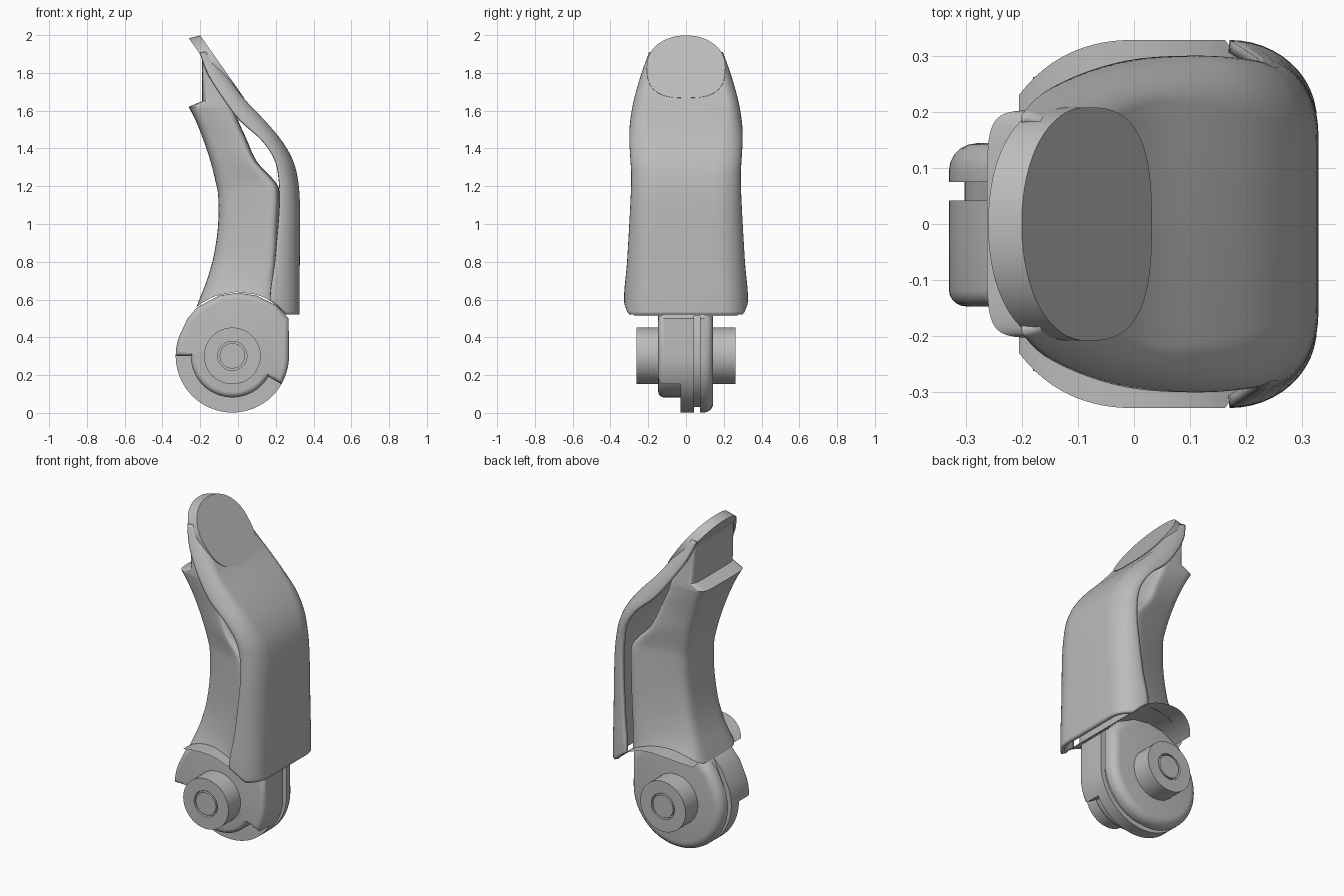
import bpy, bmesh, math
from mathutils import Vector

cube = bpy.data.objects.get("Cube")
if cube:
    bpy.data.objects.remove(cube, do_unlink=True)

grey = bpy.data.materials.new("plain_grey")
grey.use_nodes = True
grey.diffuse_color = (0.5, 0.5, 0.5, 1)
grey.node_tree.nodes["Principled BSDF"].inputs["Base Color"].default_value = (0.5, 0.5, 0.5, 1)

HX, HZ = -0.03, 0.302          # hinge axis


def finish(name, bm, angle=35):
    mesh = bpy.data.meshes.new(name)
    bm.to_mesh(mesh)
    bm.free()
    mesh.materials.append(grey)
    ob = bpy.data.objects.new(name, mesh)
    bpy.context.collection.objects.link(ob)
    bpy.ops.object.select_all(action='DESELECT')
    ob.select_set(True)
    bpy.context.view_layer.objects.active = ob
    bpy.ops.object.shade_smooth_by_angle(angle=math.radians(angle))
    return ob


def loft(name, rings, closed=True, caps=(True, True)):
    """Skin a list of point rings, open or closed, with optional end caps."""
    bm = bmesh.new()
    rows = [[bm.verts.new(p) for p in ring] for ring in rings]
    n = len(rows[0])
    for a, b in zip(rows, rows[1:]):
        for j in range(n if closed else n - 1):
            k = (j + 1) % n
            bm.faces.new((a[j], a[k], b[k], b[j]))
    if closed:
        for row, wanted in zip((rows[0], rows[-1]), caps):
            if wanted:
                bm.faces.new(row)
        bmesh.ops.recalc_face_normals(bm, faces=bm.faces)
    return finish(name, bm)


def resample(rows, steps=4):
    """Smooth curve through the stations."""
    out = []
    for i in range(len(rows) - 1):
        p = [Vector(rows[min(max(i + k, 0), len(rows) - 1)]) for k in (-1, 0, 1, 2)]
        for s in range(steps):
            t = s / steps
            out.append(0.5 * (2 * p[1] + (p[2] - p[0]) * t
                              + (2 * p[0] - 5 * p[1] + 4 * p[2] - p[3]) * t * t
                              + (3 * p[1] - 3 * p[2] + p[3] - p[0]) * t ** 3))
    return out + [Vector(rows[-1])]


def power(v, n):
    return math.copysign(abs(v) ** (2 / n), v)


def arch(x):
    """Height of the arched skirt."""
    return 0.3 + math.sqrt(max(0.34 ** 2 - x * x, 0))


def lift(z, x, base):
    """Squeeze the lowest part upward so that its rim follows the arch."""
    if z >= 0.8:
        return z
    return 0.8 - (0.8 - z) * (0.8 - max(base, arch(x))) / (0.8 - base)


# Outer shell: height, side edge x, outer x, half width
shell = resample([
    (0.52, 0.17, 0.325, 0.328), (0.62, 0.175, 0.326, 0.325),
    (0.8, 0.195, 0.327, 0.312), (1.1, 0.22, 0.328, 0.295), (1.25, 0.215, 0.315, 0.29),
    (1.35, 0.19, 0.285, 0.295), (1.45, 0.12, 0.225, 0.3), (1.55, 0.01, 0.14, 0.295),
    (1.67, -0.08, 0.027, 0.273), (1.8, -0.16, -0.066, 0.235), (1.91, -0.2, -0.145, 0.195)])
rings = []
for z, xe, xo, w in shell:
    r = 0.14 - 0.08 * min(max((z - 1.35) / 0.3, 0), 1)      # corner radius
    half = []
    for i in range(13):
        a = math.pi / 2 * i / 12
        x = xe + (xo - xe) * math.sin(a)
        half.append((x, w - r + r * math.cos(a), lift(z, x, 0.52)))
    rings.append([(x, -y, h) for x, y, h in half] + half[::-1])
shell_ob = loft("outer_shell", rings, closed=False)
mod = shell_ob.modifiers.new("thickness", 'SOLIDIFY')
mod.thickness = 0.022
mod.offset = -1

# Inner finger body: height, front x, rear x, front half width, rear half width
body = resample([
    (0.56, -0.22, 0.2, 0.185, 0.28), (0.62, -0.19, 0.2, 0.17, 0.277),
    (0.7, -0.16, 0.2, 0.16, 0.273), (0.85, -0.125, 0.21, 0.152, 0.268),
    (1.0, -0.105, 0.215, 0.15, 0.265), (1.15, -0.105, 0.22, 0.15, 0.262),
    (1.22, -0.118, 0.2, 0.15, 0.255), (1.33, -0.145, 0.1, 0.157, 0.24),
    (1.45, -0.185, 0.045, 0.17, 0.222), (1.55, -0.225, 0.0, 0.187, 0.215),
    (1.62, -0.262, -0.02, 0.2, 0.21)])
body += [(1.65, -0.19, -0.035, 0.2, 0.2), (1.87, -0.19, -0.16, 0.19, 0.19)]
rings = []
for z, xf, xb, a, b in body:
    ring = []
    for i in range(64):
        t = 2 * math.pi * i / 64
        c = power(math.cos(t), 6.5)
        x = (xf + xb) / 2 + (xb - xf) / 2 * c
        ring.append((x, power(math.sin(t), 6.5) * (a + (b - a) * (c + 1) / 2), lift(z, x, 0.56)))
    rings.append(ring)
loft("finger_body", rings, caps=(False, True))

# Fingernail: rounded plate on the slanted tip, squarer at its root
top, low = Vector((-0.2, 0, 1.998)), Vector((0.032, 0, 1.668))
mid, half = (top + low) / 2, (top - low) / 2
rings = []
for depth in (0, 1):
    ring = []
    for i in range(64):
        t = 2 * math.pi * i / 64
        n = 2.1 if math.cos(t) > 0 else 2.8
        ring.append(mid + Vector((-0.06, 0, -0.015)) * depth + half * power(math.cos(t), n)
                    + Vector((0, 0.208 * power(math.sin(t), n), 0)))
    rings.append(ring)
loft("fingernail", rings)

# Arched skirt sheet over the knuckle
rings = []
for i in range(33):
    x = 0.265 - 0.47 * i / 32
    u = max(-x / 0.27, 0)
    w = 0.328 * (1 - u ** 2.2) ** 0.45 if x < 0.17 else 0.31 - 0.4 * (x - 0.17)
    rings.append([(x, w * s, arch(x)) for s in (-1, -0.5, 0, 0.5, 1)])
loft("arched_skirt", rings, closed=False)


def knuckle_profile(radius, cut=None):
    """Round bottom with a neck; cut gives a smaller radius along the bottom."""
    pts = []
    for d in range(160, 361, 5):
        radii = [radius]
        if cut and 180 <= d <= 330:
            radii = [cut]
            if d == 180:
                radii = [radius, cut]
            elif d == 330:
                radii = [cut, radius]
        a = math.radians(d)
        pts += [(HX + r * math.cos(a), HZ + r * math.sin(a)) for r in radii]
    inset = 0.3 - radius
    pts.append((0.268 - inset, 0.5))
    pts += [(x, arch(x) - 0.004) for x in (0.2, 0.1, 0, -0.1, -0.215)]
    return pts + [(-0.267 + inset, 0.5)]


def slab(name, y0, y1, profile, outer=None, width=0.03):
    bm = bmesh.new()
    face = bm.faces.new([bm.verts.new((x, y0, z)) for x, z in profile])
    ext = bmesh.ops.extrude_face_region(bm, geom=[face])
    for v in ext["geom"]:
        if isinstance(v, bmesh.types.BMVert):
            v.co.y = y1
    bmesh.ops.recalc_face_normals(bm, faces=bm.faces)
    if outer is not None:
        rim = [e for e in bm.edges if all(abs(v.co.y - outer) < 1e-5 for v in e.verts)]
        bmesh.ops.bevel(bm, geom=rim, offset=width, segments=5, profile=0.5, affect='EDGES')
    finish(name, bm, 40)


# Knuckle: stepped cheek, middle, groove core and rounded cheek
slab("knuckle_stepped_cheek", -0.147, -0.03, knuckle_profile(0.3, 0.22), -0.147, 0.03)
slab("knuckle_middle", -0.03, 0.042, knuckle_profile(0.3))
slab("knuckle_groove_core", 0.035, 0.085, knuckle_profile(0.272))
slab("knuckle_rounded_cheek", 0.075, 0.144, knuckle_profile(0.3), 0.144, 0.05)

# Hinge collars with a recessed ring around the pin
for side, label in ((1, "back"), (-1, "front")):
    rings = []
    for y, r in ((0.1, 0.15), (0.262, 0.15), (0.262, 0.077), (0.235, 0.077), (0.235, 0.067), (0.262, 0.067)):
        rings.append([(HX + r * math.cos(t), side * y, HZ + r * math.sin(t))
                      for t in (2 * math.pi * i / 40 for i in range(40))])
    loft(label + "_hinge_collar", rings)
